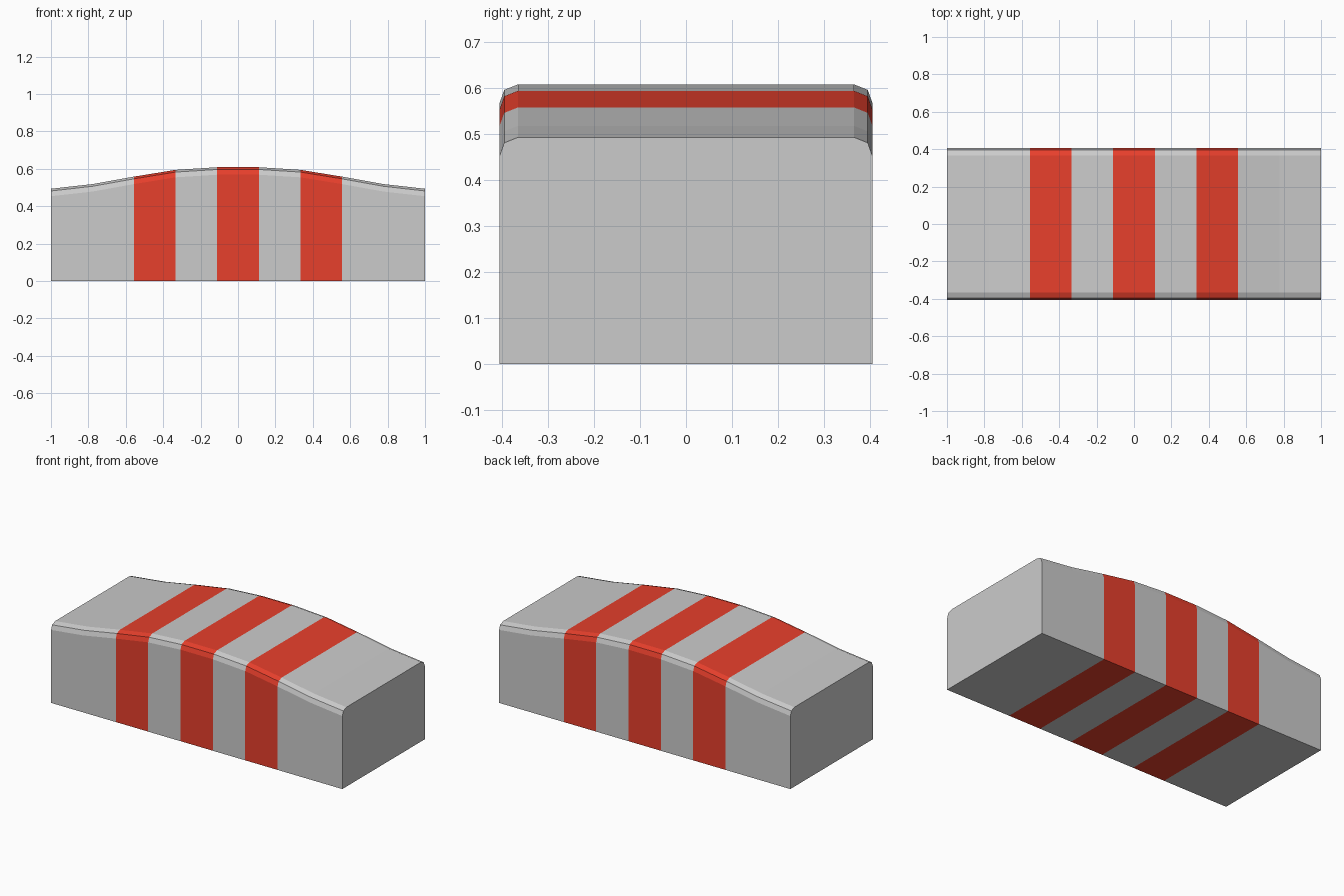
import bpy
import bmesh

if "Cube" in bpy.data.objects:
    bpy.data.objects.remove(bpy.data.objects["Cube"])

# Heights of the crown at the ten stations along x (mirrored about the middle)
half = [0.493, 0.518, 0.558, 0.594, 0.608]
heights = half + half[::-1]
SEGMENTS = len(heights) - 1


def section(h):
    """Cross-section with a two-step rounded shoulder on each side."""
    side = [(0.405, 0.0), (0.405, h - 0.04), (0.395, h - 0.012), (0.365, h)]
    return side + [(-y, z) for y, z in reversed(side)]


# Arched block lofted through the stations
bm = bmesh.new()
rings = []
for i, h in enumerate(heights):
    x = -1 + 2 * i / SEGMENTS
    rings.append([bm.verts.new((x, y, z)) for y, z in section(h)])

for i in range(SEGMENTS):
    a, b = rings[i], rings[i + 1]
    for j in range(len(a)):
        k = (j + 1) % len(a)
        face = bm.faces.new((a[j], a[k], b[k], b[j]))
        # Red warning bands wrap around every second inner segment
        face.material_index = 1 if i in (2, 4, 6) else 0

# End caps
bm.faces.new(rings[0])
bm.faces.new(rings[-1])
bmesh.ops.recalc_face_normals(bm, faces=bm.faces)

mesh = bpy.data.meshes.new("striped_kerb_block")
bm.to_mesh(mesh)
bm.free()

# Plain grey slot and red slot
red = bpy.data.materials.new("red")
red.diffuse_color = (0.8, 0.05, 0.025, 1)
red.use_nodes = True
red.node_tree.nodes["Principled BSDF"].inputs["Base Color"].default_value = red.diffuse_color
mesh.materials.append(None)
mesh.materials.append(red)

block = bpy.data.objects.new("striped_kerb_block", mesh)
bpy.context.collection.objects.link(block)
